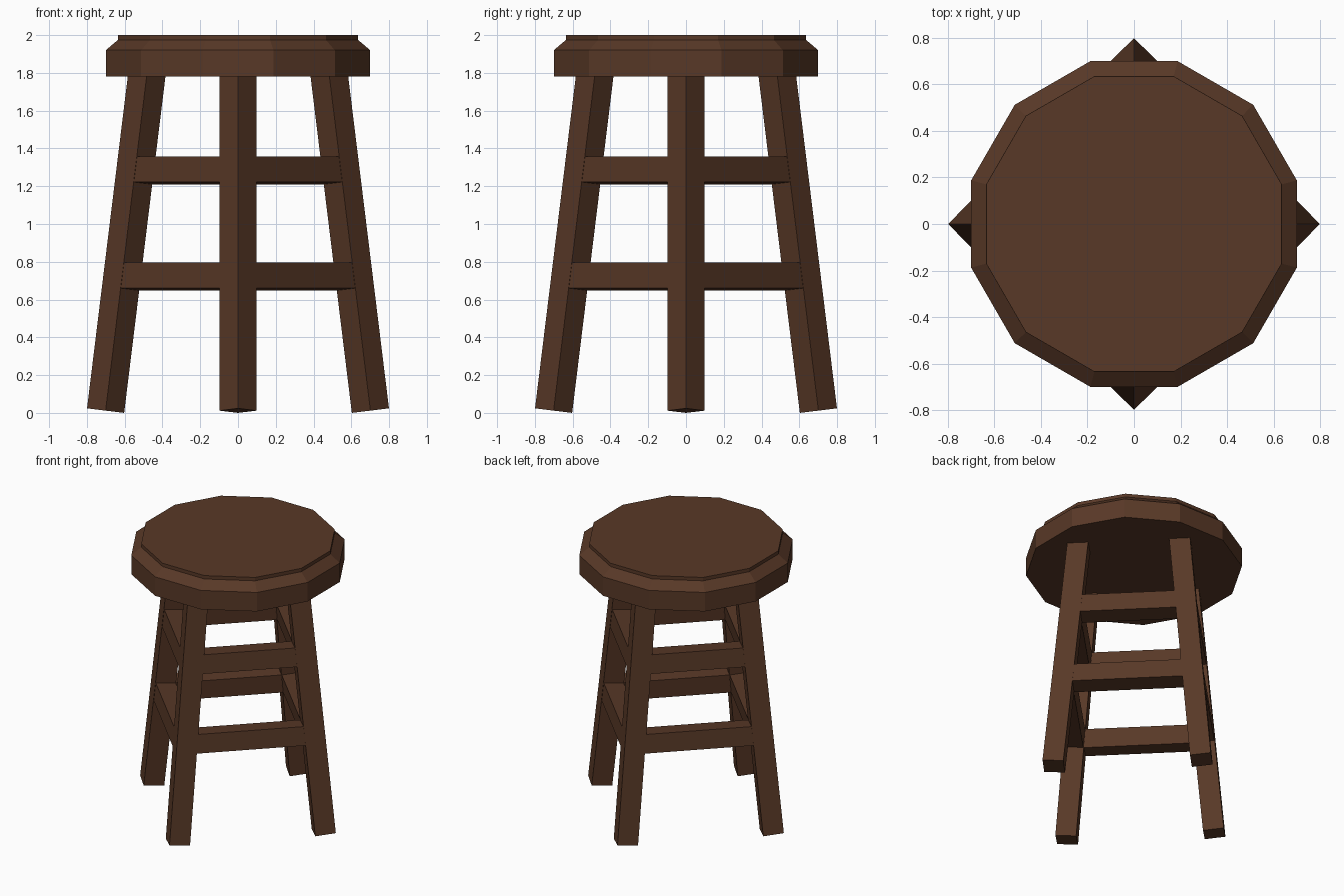
import bpy, bmesh, math
from mathutils import Matrix, Vector

if "Cube" in bpy.data.objects:
    bpy.data.objects.remove(bpy.data.objects["Cube"])

wood = bpy.data.materials.new("dark brown wood")
wood.diffuse_color = (0.098, 0.040, 0.020, 1)
wood.use_nodes = True
wood.node_tree.nodes["Principled BSDF"].inputs["Base Color"].default_value = wood.diffuse_color

TILT = math.radians(7.0)          # outward lean of the legs
SIDE = 0.14                       # square leg section
HALF = SIDE / math.sqrt(2)        # half of its diagonal
LEAN = math.tan(TILT)


def finish(name, bm):
    bmesh.ops.recalc_face_normals(bm, faces=bm.faces)
    me = bpy.data.meshes.new(name)
    bm.to_mesh(me)
    bm.free()
    me.materials.append(wood)
    ob = bpy.data.objects.new(name, me)
    bpy.context.collection.objects.link(ob)
    return ob


def box(name, size, matrix):
    bm = bmesh.new()
    bmesh.ops.create_cube(bm, size=1)
    bmesh.ops.scale(bm, vec=size, verts=bm.verts)
    bm.transform(matrix)
    return finish(name, bm)


# Seat: twelve-sided turned profile (apothem, height)
bm = bmesh.new()
rings = []
for r, z in [(0.70, 1.78), (0.70, 1.92), (0.635, 1.975), (0.635, 2.0)]:
    R = r / math.cos(math.pi / 12)
    rings.append([bm.verts.new((R * math.cos(math.radians(30 * i + 15)),
                                R * math.sin(math.radians(30 * i + 15)), z)) for i in range(12)])
for a, b in zip(rings, rings[1:]):
    for i in range(12):
        j = (i + 1) % 12
        bm.faces.new((a[i], a[j], b[j], b[i]))
bm.faces.new(rings[0])
bm.faces.new(rings[-1])
finish("seat", bm)

# Legs: tilted square bars turned 45 degrees, cut square to their own axis
LENGTH = 1.83
names = ["right", "back", "left", "front"]
foot = Vector((0.701, 0, HALF * math.sin(TILT)))
for k, n in enumerate(names):
    m = (Matrix.Rotation(k * math.pi / 2, 4, 'Z') @ Matrix.Translation(foot)
         @ Matrix.Rotation(-TILT, 4, 'Y') @ Matrix.Translation((0, 0, LENGTH / 2))
         @ Matrix.Rotation(math.pi / 4, 4, 'Z'))
    box(n + "_leg", (SIDE, SIDE, LENGTH), m)

# Rungs: two levels between neighbouring legs, leaning with the leg faces
RUNG_TILT = math.atan(LEAN / math.sqrt(2))
for level, z in (("lower", 0.722), ("upper", 1.284)):
    c = 0.701 - LEAN * (z - foot.z)               # leg axis distance at this height
    for k, n in enumerate(names):
        m = (Matrix.Rotation(k * math.pi / 2 + math.pi / 4, 4, 'Z')
             @ Matrix.Translation((c / math.sqrt(2), 0, z))
             @ Matrix.Rotation(-RUNG_TILT, 4, 'Y'))
        box(f"{level}_rung_{n}", (SIDE - 0.004, c * math.sqrt(2) - 0.08, 0.136), m)
